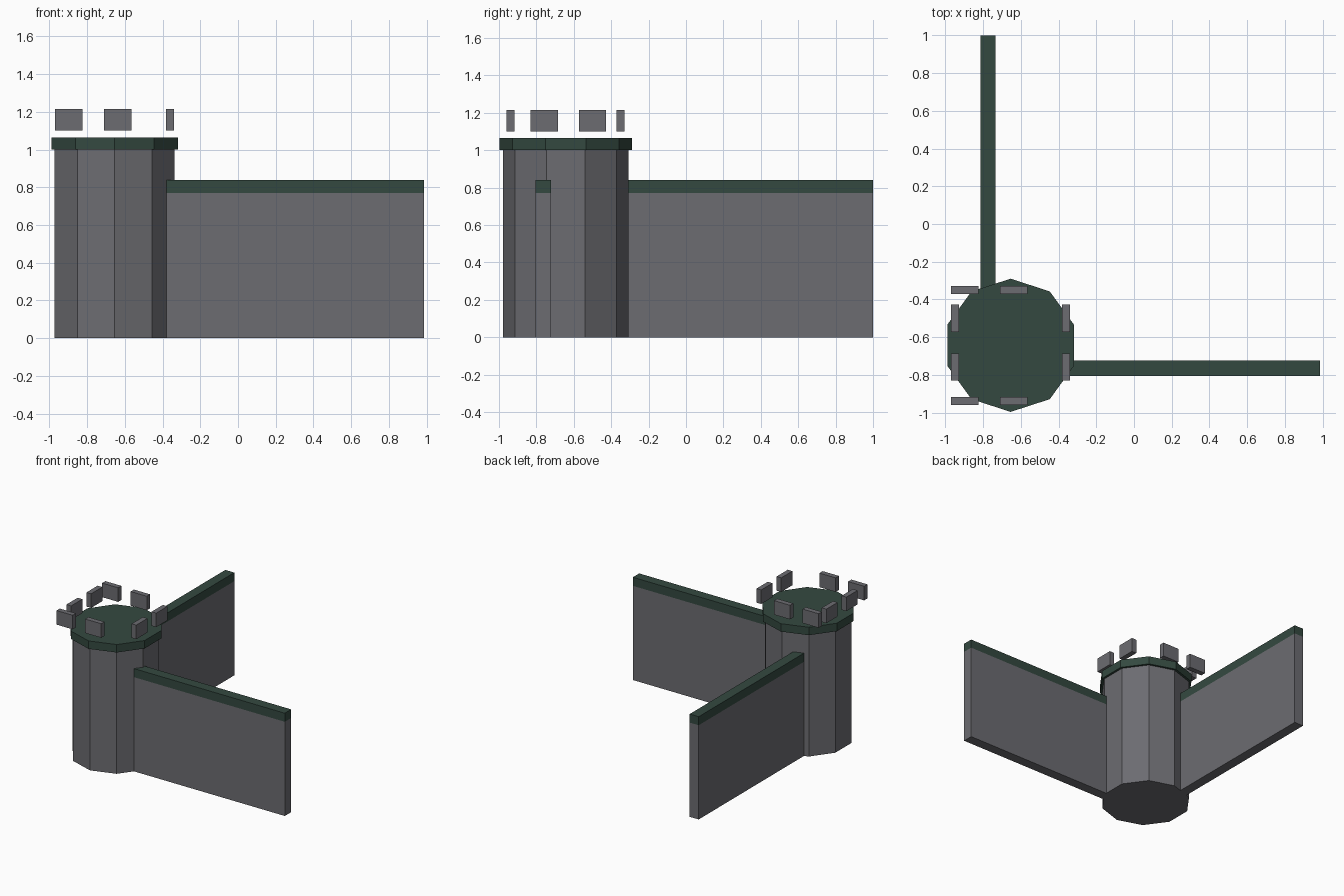
import bpy, bmesh, math

if "Cube" in bpy.data.objects:
    bpy.data.objects.remove(bpy.data.objects["Cube"])

def material(name, rgb):
    m = bpy.data.materials.new(name)
    m.diffuse_color = (*rgb, 1.0)
    m.use_nodes = True
    m.node_tree.nodes["Principled BSDF"].inputs["Base Color"].default_value = m.diffuse_color
    return m

STONE = material("grey stone", (0.150, 0.150, 0.165))
GREEN = material("dark green", (0.034, 0.066, 0.051))

def prism(name, outline, z0, z1, mat):
    """Extrude a counter-clockwise outline from z0 to z1."""
    bm = bmesh.new()
    face = bm.faces.new([bm.verts.new((x, y, z0)) for x, y in outline])
    ext = bmesh.ops.extrude_face_region(bm, geom=[face], use_keep_orig=True)
    for v in ext["geom"]:
        if isinstance(v, bmesh.types.BMVert):
            v.co.z = z1
    bmesh.ops.recalc_face_normals(bm, faces=bm.faces)
    me = bpy.data.meshes.new(name)
    bm.to_mesh(me)
    bm.free()
    me.materials.append(mat)
    ob = bpy.data.objects.new(name, me)
    bpy.context.collection.objects.link(ob)
    return ob

def decagon(cx, cy, r):
    return [(cx + r * math.cos(math.radians(90 + 36 * i)),
             cy + r * math.sin(math.radians(90 + 36 * i))) for i in range(10)]

def rect(x0, x1, y0, y1):
    return [(x0, y0), (x1, y0), (x1, y1), (x0, y1)]

# Ten-sided tower and its overhanging roof slab
CX, CY = -0.654, -0.643
prism("tower", decagon(CX, CY, 0.335), 0.0, 1.0, STONE)
prism("tower_roof", decagon(CX, CY, 0.353), 1.0, 1.065, GREEN)

# Two walls meeting inside the tower, each with a green coping
for name, r in (("side_wall", rect(-0.815, 0.987, -0.805, -0.723)),
                ("back_wall", rect(-0.815, -0.734, -0.805, 1.0))):
    prism(name, r, 0.0, 0.77, STONE)
    prism(name + "_coping", r, 0.77, 0.84, GREEN)

# Battlement blocks floating over the roof edge
LONG, SHORT = 0.0725, 0.021
blocks = [(x, y, LONG, SHORT) for y in (-0.938, -0.35) for x in (-0.897, -0.638)]
blocks += [(x, y, SHORT, LONG) for x in (-0.949, -0.36) for y in (-0.758, -0.5)]
for i, (x, y, hx, hy) in enumerate(blocks):
    prism(f"battlement_{i + 1}", rect(x - hx, x + hx, y - hy, y + hy), 1.10, 1.215, STONE)
